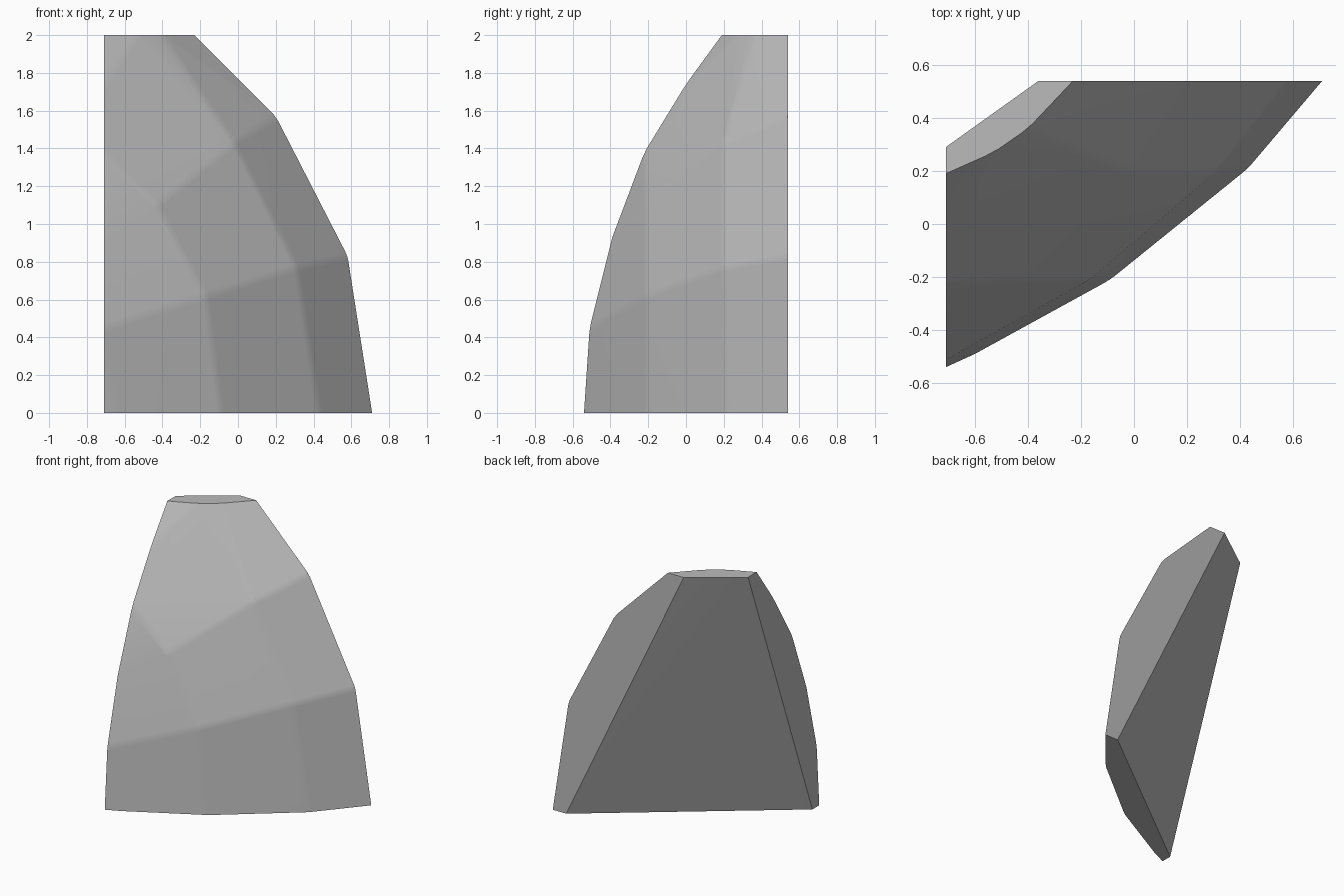
import bpy, bmesh
from math import radians

cube = bpy.data.objects.get("Cube")
if cube:
    bpy.data.objects.remove(cube, do_unlink=True)

stone = bpy.data.materials.new("stone_grey")
stone.use_nodes = True
grey = (0.5, 0.5, 0.5, 1)
stone.diffuse_color = grey
stone.node_tree.nodes["Principled BSDF"].inputs["Base Color"].default_value = grey

LEFT, BACK, TOP = -0.71, 0.54, 2.0

# Curved outer face: corner points of the broad facets, row by row
side_edge = [(LEFT, -0.54, 0), (LEFT, -0.53, 0.15), (LEFT, -0.51, 0.45),
             (LEFT, -0.39, 0.93), (LEFT, -0.22, 1.38), (LEFT, 0, 1.74), (LEFT, 0.19, TOP)]
lower_ridge = [(-0.6, -0.49, 0), (-0.09, -0.21, 0), (-0.17, -0.21, 0.62), (-0.43, -0.21, 1.1)]
upper_ridge = [(0.43, 0.21, 0), (0.31, 0.2, 0.77), (-0.02, 0.2, 1.43),
               (-0.53, 0.27, TOP), (-0.4, 0.36, TOP)]
back_edge = [(0.71, BACK, 0), (0.58, BACK, 0.83), (0.2, BACK, 1.57), (-0.23, BACK, TOP)]
# Flat inner face
inner_face = [(0.6, BACK, 0), (LEFT, -0.46, 0), (LEFT, 0.29, TOP), (-0.36, BACK, TOP)]

bm = bmesh.new()
for p in side_edge + lower_ridge + upper_ridge + back_edge + inner_face:
    bm.verts.new(p)
bmesh.ops.convex_hull(bm, input=bm.verts)
bmesh.ops.dissolve_limit(bm, angle_limit=radians(2), verts=bm.verts, edges=bm.edges)
bmesh.ops.recalc_face_normals(bm, faces=bm.faces)


def is_outer(face):
    n = face.normal
    return n.x - n.y > 0.3 and abs(n.z) < 0.95 and n.y < 0.95


# Worn ridges between the outer facets
ridges = [e for e in bm.edges if all(is_outer(f) for f in e.link_faces)
          and e.calc_face_angle(0) > radians(7)]
bmesh.ops.bevel(bm, geom=ridges, offset=0.025, offset_type='OFFSET', segments=2,
                profile=0.5, affect='EDGES', clamp_overlap=True)

mesh = bpy.data.meshes.new("rock_slab")
bm.to_mesh(mesh)
bm.free()
mesh.materials.append(stone)
rock = bpy.data.objects.new("rock_slab", mesh)
bpy.context.collection.objects.link(rock)
bpy.context.view_layer.objects.active = rock
rock.select_set(True)
bpy.ops.object.shade_smooth_by_angle(angle=radians(25))

# Keep the broad facets flat while the ridges blend
weighted = rock.modifiers.new("facet_normals", 'WEIGHTED_NORMAL')
weighted.keep_sharp = True
